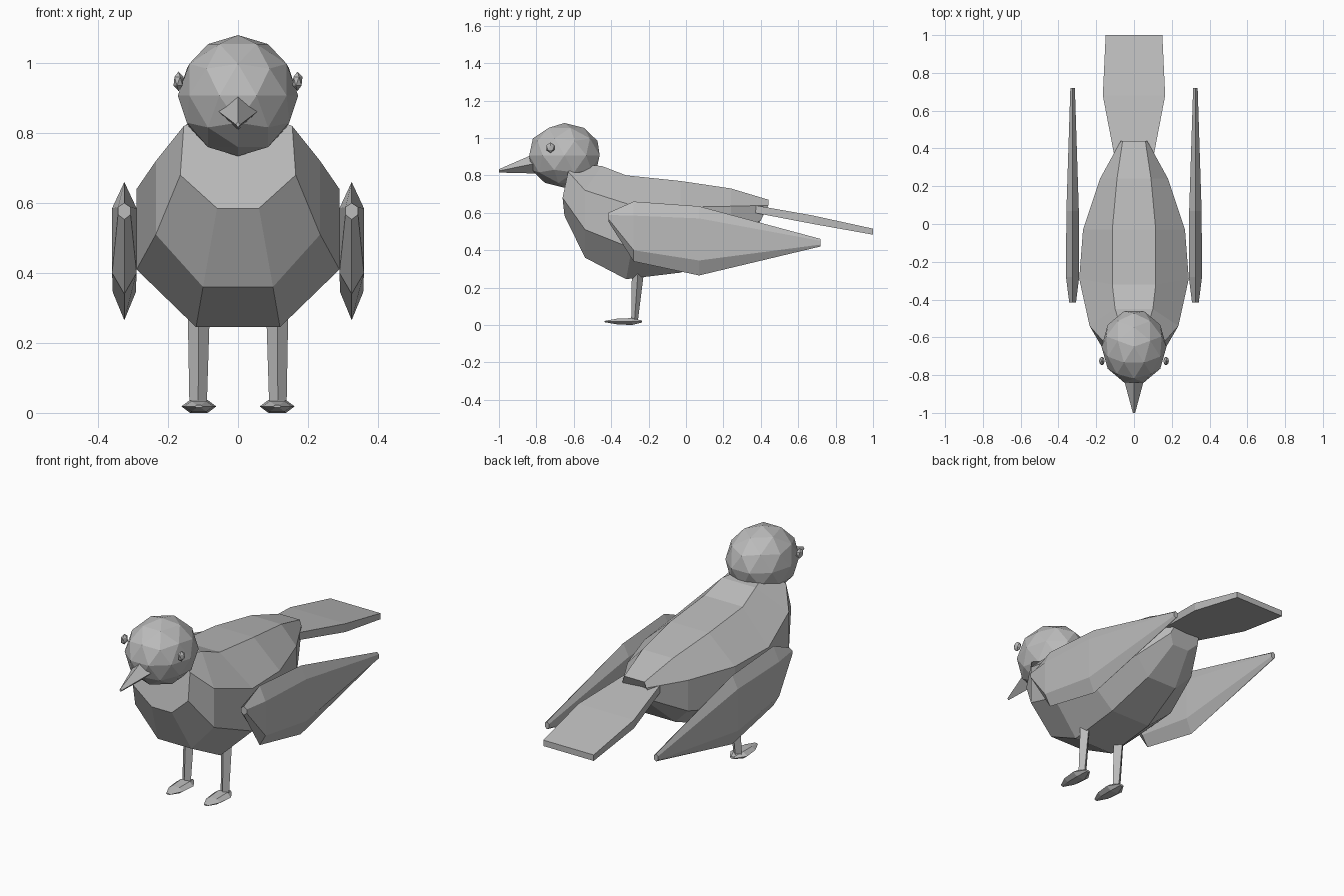
import bpy, bmesh, math
from mathutils import Matrix, Vector

if "Cube" in bpy.data.objects:
    bpy.data.objects.remove(bpy.data.objects["Cube"])

grey = bpy.data.materials.new("plain_grey")
grey.diffuse_color = (0.5, 0.5, 0.5, 1)
grey.use_nodes = True
grey.node_tree.nodes["Principled BSDF"].inputs["Base Color"].default_value = grey.diffuse_color


def finish(name, bm):
    bmesh.ops.recalc_face_normals(bm, faces=bm.faces)
    mesh = bpy.data.meshes.new(name)
    bm.to_mesh(mesh)
    bm.free()
    mesh.materials.append(grey)
    ob = bpy.data.objects.new(name, mesh)
    bpy.context.collection.objects.link(ob)
    return ob


def loft(name, rings):
    """Skin a list of equal-length point rings and cap both ends."""
    bm = bmesh.new()
    vs = [[bm.verts.new(p) for p in ring] for ring in rings]
    n = len(rings[0])
    for a, b in zip(vs, vs[1:]):
        for i in range(n):
            j = (i + 1) % n
            bm.faces.new((a[i], a[j], b[j], b[i]))
    bm.faces.new(vs[0])
    bm.faces.new(vs[-1])
    return finish(name, bm)


def ball(name, centre, radii, subdivisions, turn=0):
    bm = bmesh.new()
    m = (Matrix.Translation(centre) @ Matrix.Diagonal((*radii, 1))
         @ Matrix.Rotation(turn, 4, 'Z'))
    bmesh.ops.create_icosphere(bm, subdivisions=subdivisions, radius=1, matrix=m)
    return finish(name, bm)


def mirrored(half):
    """Complete a ring from its right-hand points, listed top to bottom."""
    return half + [(-x, y, z) for x, y, z in reversed(half)]


# Body: eight-sided sections from chest to rump
body = [
    [(0.06, -0.58, 0.86), (0.155, -0.63, 0.82), (0.165, -0.66, 0.68), (0.06, -0.65, 0.585)],
    [(0.10, -0.45, 0.85), (0.235, -0.54, 0.72), (0.235, -0.54, 0.51), (0.10, -0.54, 0.36)],
    [(0.115, -0.32, 0.80), (0.29, -0.29, 0.64), (0.29, -0.29, 0.41), (0.12, -0.32, 0.245)],
    [(0.115, -0.03, 0.77), (0.27, -0.03, 0.63), (0.27, -0.03, 0.41), (0.12, -0.03, 0.28)],
    [(0.09, 0.24, 0.73), (0.18, 0.24, 0.635), (0.18, 0.24, 0.47), (0.09, 0.22, 0.38)],
    [(0.06, 0.44, 0.67), (0.07, 0.44, 0.64), (0.09, 0.40, 0.56), (0.05, 0.37, 0.52)],
]
loft("body", [mirrored(r) for r in body])

# Head and beak
ball("head", (0, -0.65, 0.907), (0.172, 0.198, 0.173), 2, math.pi / 2)
loft("beak", [
    [(0, -0.80, 0.92), (0.06, -0.80, 0.865), (0, -0.80, 0.81), (-0.06, -0.80, 0.865)],
    [(0, -1.0, 0.833), (0.006, -1.0, 0.824), (0, -1.0, 0.815), (-0.006, -1.0, 0.824)],
])

# Tail: flat fan, widest before its end
loft("tail", [
    [(w, y, zt), (w, y, zb), (-w, y, zb), (-w, y, zt)]
    for w, y, zt, zb in [(0.10, 0.34, 0.645, 0.605),
                         (0.165, 0.68, 0.585, 0.54),
                         (0.15, 1.0, 0.515, 0.483)]
])

for side, s in (("right", 1), ("left", -1)):
    # Wing: thin six-sided sections; y, half width, top, upper, lower, bottom
    wing = []
    for y, w, t, u, l, b in [(-0.415, 0.018, 0.60, 0.588, 0.567, 0.553),
                             (-0.28, 0.035, 0.66, 0.585, 0.40, 0.34),
                             (0.07, 0.033, 0.635, 0.57, 0.345, 0.265),
                             (0.72, 0.012, 0.46, 0.45, 0.43, 0.42)]:
        c = s * 0.325
        wing.append([(c, y, t), (c + w, y, u), (c + w, y, l),
                     (c, y, b), (c - w, y, l), (c - w, y, u)])
    loft(side + "_wing", wing)

    # Leg: diamond section, slightly tapered
    loft(side + "_leg", [
        [(s * x + rx, y, z), (s * x, y + ry, z), (s * x - rx, y, z), (s * x, y - ry, z)]
        for x, y, z, rx, ry in [(0.112, -0.255, 0.31, 0.032, 0.034),
                                (0.114, -0.275, 0.025, 0.025, 0.018)]
    ])

    # Foot: flat pebble pointed at both ends
    foot = []
    for y, w, h in [(-0.435, 0.012, 0.004), (-0.37, 0.042, 0.017),
                    (-0.29, 0.05, 0.021), (-0.235, 0.015, 0.006)]:
        foot.append([(s * 0.112 + w * math.cos(k * math.pi / 3), y,
                      0.0185 + 0.0185 / 0.0182 * h * math.sin(k * math.pi / 3))
                     for k in range(6)])
    loft(side + "_foot", foot)

    # Eye
    ball(side + "_eye", (s * 0.17, -0.725, 0.948), (0.016, 0.025, 0.028), 1)
